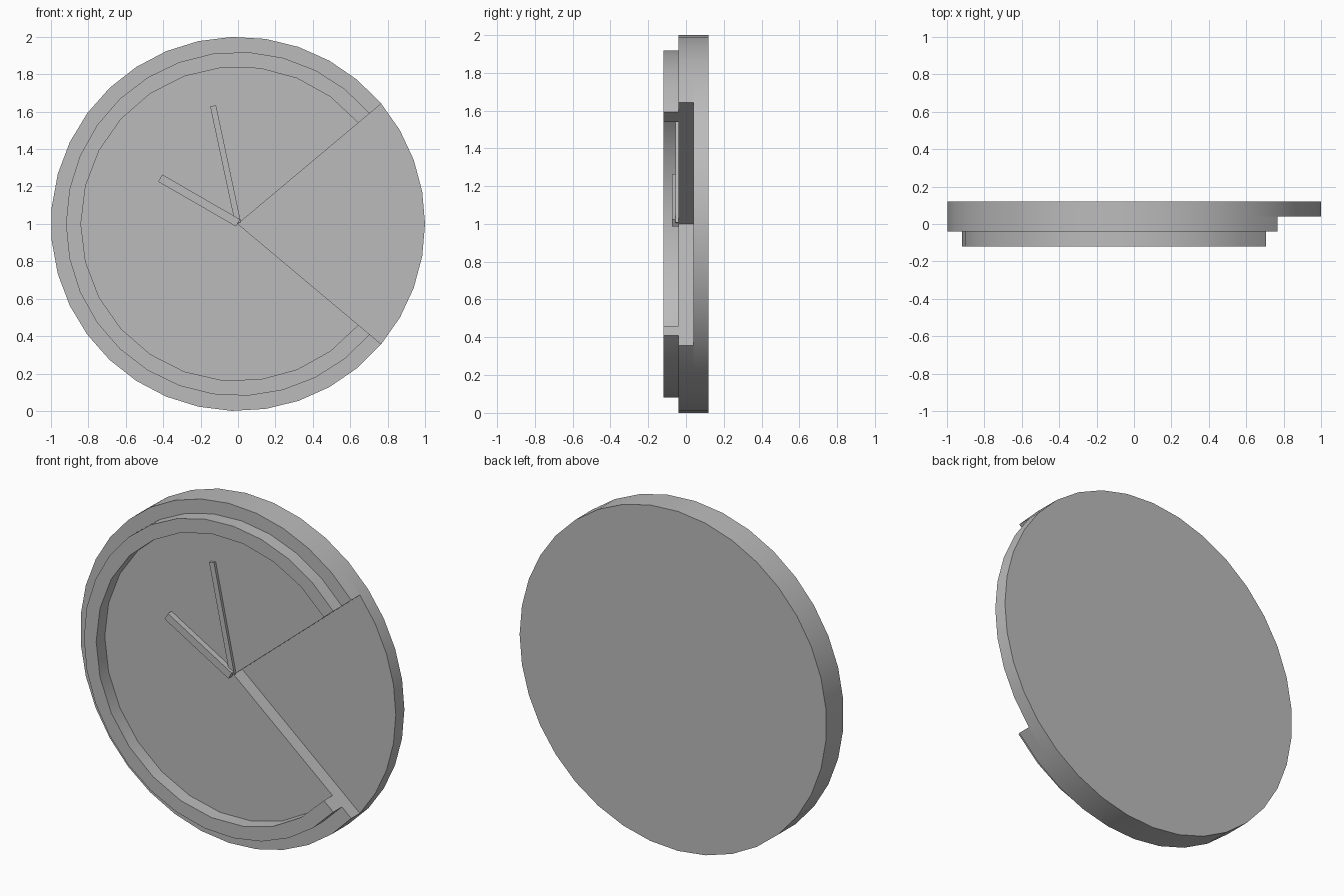
import bpy, bmesh
from math import cos, sin, radians
from mathutils import Vector

cube = bpy.data.objects.get("Cube")
if cube:
    bpy.data.objects.remove(cube, do_unlink=True)

grey = bpy.data.materials.new("plain grey")
grey.use_nodes = True
colour = (0.5, 0.5, 0.5, 1)
grey.diffuse_color = colour
grey.node_tree.nodes["Principled BSDF"].inputs["Base Color"].default_value = colour

OPEN = 40      # half angle of the cut-out sector, in degrees
CENTRE = 1.0   # height of the dial centre


def arc(radius, start, end, steps):
    angles = [radians(start + (end - start) * i / steps) for i in range(steps + 1)]
    return [(radius * cos(a), radius * sin(a)) for a in angles]


def prism(name, outline, front, back):
    """Extrude an x-z outline, given about the dial centre, from front to back."""
    bm = bmesh.new()
    face = bm.faces.new([bm.verts.new((x, front, z + CENTRE)) for x, z in outline])
    out = bmesh.ops.extrude_face_region(bm, geom=[face])
    moved = [g for g in out["geom"] if isinstance(g, bmesh.types.BMVert)]
    bmesh.ops.translate(bm, verts=moved, vec=(0, back - front, 0))
    bmesh.ops.recalc_face_normals(bm, faces=bm.faces)
    mesh = bpy.data.meshes.new(name)
    bm.to_mesh(mesh)
    bm.free()
    mesh.materials.append(grey)
    obj = bpy.data.objects.new(name, mesh)
    bpy.context.collection.objects.link(obj)
    bpy.ops.object.select_all(action="DESELECT")
    obj.select_set(True)
    bpy.context.view_layer.objects.active = obj
    bpy.ops.object.shade_smooth_by_angle(angle=radians(30))
    return obj


def hand(name, angle, length, width, front):
    """Straight bar from the dial centre towards the given angle."""
    along = Vector((cos(radians(angle)), sin(radians(angle))))
    side = Vector((-along.y, along.x)) * width / 2
    base, tip = Vector((0, 0.005)), along * length + Vector((0, 0.005))
    prism(name, [base - side, tip - side, tip + side, base + side], front, -0.04)


# Full disc at the back
far = 360 - OPEN
prism("back_disc", arc(1, -OPEN, OPEN, 8) + arc(1, OPEN, far, 27)[1:-1], 0.04, 0.12)

# Dial with the open sector on one side
prism("dial_sector", [(0, 0)] + arc(1, OPEN, far, 27), -0.04, 0.04)

# Raised rim following the dial
prism("raised_rim", arc(0.92, OPEN, far, 24) + arc(0.84, far, OPEN, 20), -0.12, -0.04)

# Hands
hand("hour_hand", 150, 0.48, 0.044, -0.074)
hand("minute_hand", 102, 0.64, 0.032, -0.056)
